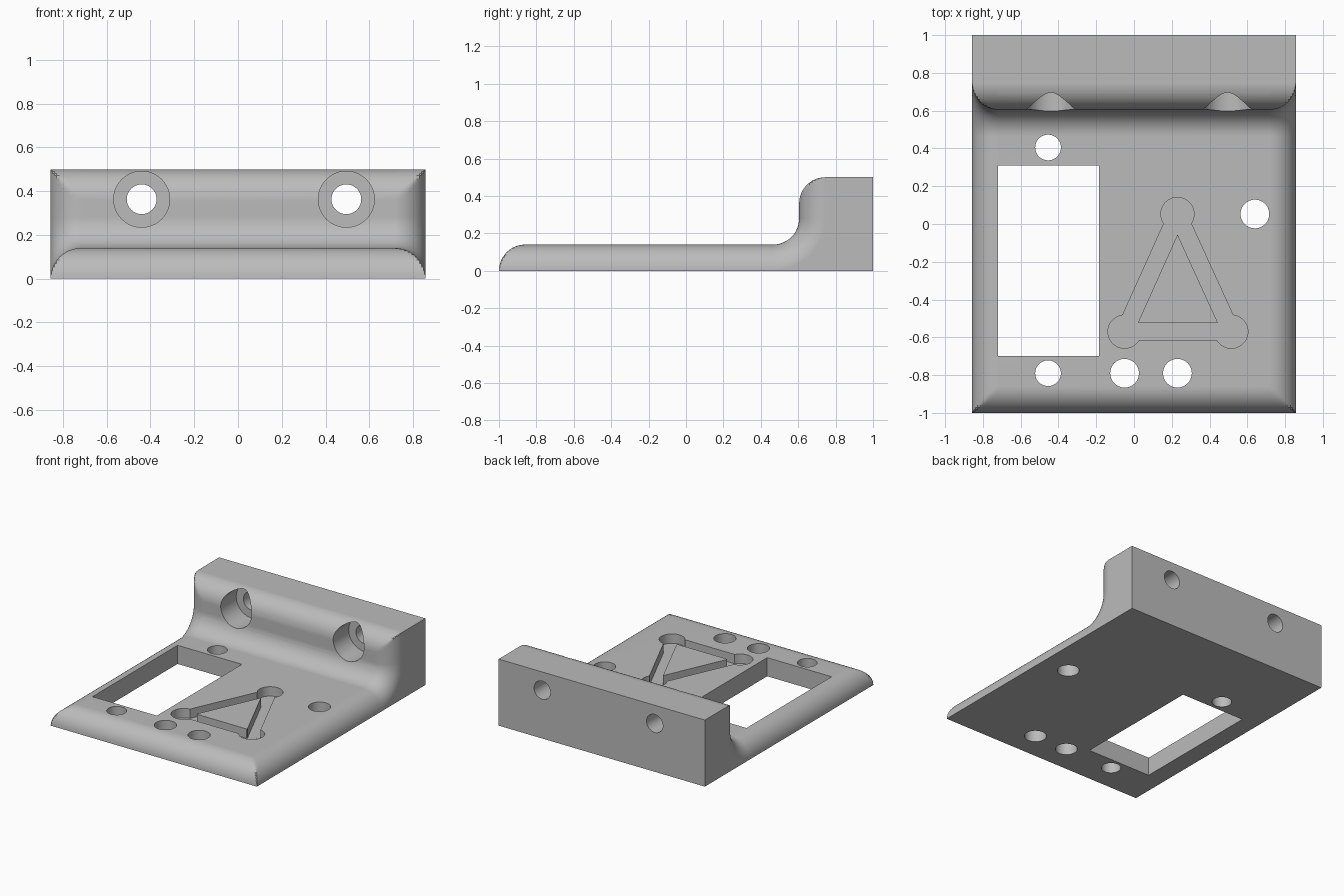
import bpy, bmesh
from math import sin, cos, pi, atan2, hypot
from mathutils import Matrix, Vector

cube = bpy.data.objects.get("Cube")
if cube:
    bpy.data.objects.remove(cube, do_unlink=True)

R = 0.14            # fillet radius, also plate thickness
HALF_W = 0.857      # half width of the bracket
WALL_Y = 0.605      # front of the rear wall
TOP = 0.5
STEPS = 12
ANGLES = [i * pi / 2 / STEPS for i in range(STEPS + 1)]

grey = bpy.data.materials.new("grey plastic")
grey.use_nodes = True
COLOR = (0.5, 0.5, 0.5, 1)
grey.diffuse_color = COLOR
grey.node_tree.nodes["Principled BSDF"].inputs["Base Color"].default_value = COLOR


def add_object(name, bm):
    bmesh.ops.recalc_face_normals(bm, faces=bm.faces)
    mesh = bpy.data.meshes.new(name)
    bm.to_mesh(mesh)
    bm.free()
    mesh.materials.append(grey)
    obj = bpy.data.objects.new(name, mesh)
    bpy.context.collection.objects.link(obj)
    return obj


def section(d):
    """Side profile with its front-facing outline pulled inward by d."""
    pts = [(-1 + R - R * cos(a), min(R * sin(a), R - d)) for a in ANGLES]
    cy, cz = WALL_Y - R, 2 * R
    pts += [(cy + (R + d) * sin(a), cz - (R + d) * cos(a)) for a in ANGLES]
    pts += [(max(WALL_Y + R - R * cos(a), WALL_Y + d), TOP - R + R * sin(a)) for a in ANGLES]
    return pts + [(1, TOP), (1, 0)]


# Bracket body: profile lofted across the width, rounded at both sides
bm = bmesh.new()
side = [(HALF_W - R + R * cos(a), R - R * max(sin(a), 0.012)) for a in ANGLES]
stations = [(-x, d) for x, d in side] + side[::-1]
rings = [[bm.verts.new((x, y, z)) for y, z in section(d)] for x, d in stations]
for r0, r1 in zip(rings, rings[1:]):
    for i in range(len(r0)):
        j = (i + 1) % len(r0)
        bm.faces.new((r0[i], r0[j], r1[j], r1[i]))
bm.faces.new(rings[0])
bm.faces.new(rings[-1][::-1])
body = add_object("bracket_body", bm)


def cut(bm):
    """Subtract a temporary solid from the body."""
    tool = add_object("cutter", bm)
    tool.hide_render = True
    mod = body.modifiers.new("cut", "BOOLEAN")
    mod.operation, mod.solver, mod.object = "DIFFERENCE", "EXACT", tool
    bpy.context.view_layer.objects.active = body
    bpy.ops.object.modifier_apply(modifier=mod.name)
    bpy.data.objects.remove(tool, do_unlink=True)


def cut_box(center, size, angle=0):
    bm = bmesh.new()
    mat = (Matrix.Translation(center) @ Matrix.Rotation(angle, 4, "Z")
           @ Matrix.Diagonal((*size, 1)))
    bmesh.ops.create_cube(bm, size=1, matrix=mat)
    cut(bm)


def cut_cylinder(center, radius, length, along_y=False):
    bm = bmesh.new()
    mat = Matrix.Translation(center) @ Matrix.Rotation(pi / 2 if along_y else 0, 4, "X")
    bmesh.ops.create_cone(bm, cap_ends=True, segments=48, radius1=radius,
                          radius2=radius, depth=length, matrix=mat)
    cut(bm)


# Rectangular window through the plate
cut_box((-0.452, -0.195, 0.07), (0.535, 1.01, 0.5))

# Round holes through the plate
for x, y, r in [(-0.455, 0.405, 0.068), (-0.455, -0.79, 0.068),
                (-0.05, -0.79, 0.076), (0.23, -0.79, 0.076), (0.64, 0.053, 0.076)]:
    cut_cylinder((x, y, 0.07), r, 0.5)

# Shallow triangular groove with round pockets at its corners
FLOOR = 0.07
corners = [Vector((0.23, 0.053)), Vector((-0.05, -0.57)), Vector((0.515, -0.57))]
for i, p in enumerate(corners):
    q = corners[(i + 1) % 3]
    mid, run = (p + q) / 2, q - p
    cut_box((mid.x, mid.y, FLOOR + 0.2), (hypot(*run), 0.09, 0.4), atan2(run.y, run.x))
for p in corners:
    cut_cylinder((p.x, p.y, FLOOR + 0.1995), 0.088, 0.4)

# Counterbored screw holes through the rear wall
for x in (-0.44, 0.495):
    cut_cylinder((x, 0.8, 0.363), 0.068, 1, True)
    cut_cylinder((x, 0.59, 0.363), 0.128, 0.4, True)

# Smooth rounded areas, keep crisp edges
bpy.ops.object.select_all(action="DESELECT")
body.select_set(True)
bpy.context.view_layer.objects.active = body
bpy.ops.object.shade_smooth_by_angle(angle=pi / 6)
weighted = body.modifiers.new("weighted normals", "WEIGHTED_NORMAL")
weighted.keep_sharp = True
